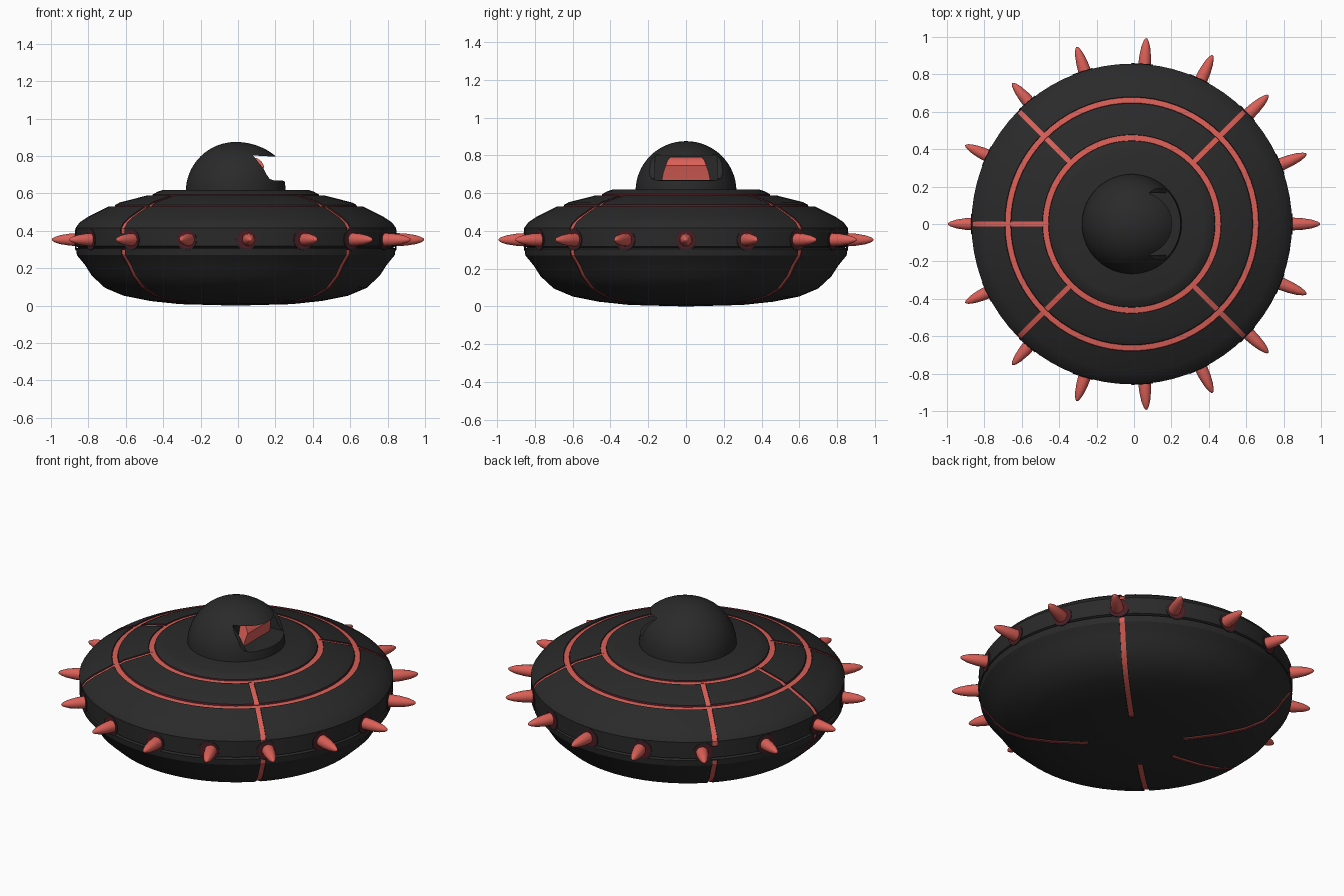
import bpy, bmesh, math
from mathutils import Matrix, Vector

cube = bpy.data.objects.get("Cube")
if cube:
    bpy.data.objects.remove(cube, do_unlink=True)


def material(name, colour):
    m = bpy.data.materials.new(name)
    m.use_nodes = True
    m.diffuse_color = (*colour, 1)
    m.node_tree.nodes["Principled BSDF"].inputs["Base Color"].default_value = (*colour, 1)
    return m


BLACK = material("charcoal", (0.023, 0.023, 0.023))
RED = material("coral_red", (0.7, 0.115, 0.095))
MAROON = material("dark_maroon", (0.08, 0.012, 0.018))
STAIN = material("faint_maroon", (0.036, 0.015, 0.018))
CENTRE = Vector((-0.012, 0, 0))


def finish(name, bm, mats, matrix=Matrix()):
    bmesh.ops.recalc_face_normals(bm, faces=bm.faces)
    mesh = bpy.data.meshes.new(name)
    bm.to_mesh(mesh)
    bm.free()
    for m in mats:
        mesh.materials.append(m)
    ob = bpy.data.objects.new(name, mesh)
    ob.matrix_world = matrix
    bpy.context.collection.objects.link(ob)
    return ob


def activate(ob):
    bpy.ops.object.select_all(action='DESELECT')
    ob.select_set(True)
    bpy.context.view_layer.objects.active = ob


def smooth(ob, angle=30):
    activate(ob)
    bpy.ops.object.shade_smooth_by_angle(angle=math.radians(angle))


def cut(ob, cutter):
    """Subtract a cutter, keeping its material slots, then discard it."""
    cutter.hide_render = True
    mod = ob.modifiers.new("cut", 'BOOLEAN')
    mod.operation = 'DIFFERENCE'
    mod.solver = 'EXACT'
    mod.object = cutter
    activate(ob)
    bpy.ops.object.modifier_apply(modifier=mod.name)
    bpy.data.objects.remove(cutter, do_unlink=True)


def lathe(profile, sides):
    """Revolve (radius, height) points around z."""
    bm = bmesh.new()
    vs = [bm.verts.new((r, 0, z)) for r, z in profile]
    es = [bm.edges.new(pair) for pair in zip(vs, vs[1:])]
    bmesh.ops.spin(bm, geom=vs + es, cent=(0, 0, 0), axis=(0, 0, 1),
                   angle=math.tau, steps=sides, use_merge=True)
    bmesh.ops.remove_doubles(bm, verts=bm.verts, dist=0.0005)
    return bm


def prism(front, widths):
    """Extrude an x-z outline across y, with a half width at each point."""
    bm = bmesh.new()
    a = [bm.verts.new((x, -w, z)) for (x, z), w in zip(front, widths)]
    b = [bm.verts.new((x, w, z)) for (x, z), w in zip(front, widths)]
    bm.faces.new(a)
    bm.faces.new(b[::-1])
    for i in range(len(a)):
        j = (i + 1) % len(a)
        bm.faces.new((a[i], b[i], b[j], a[j]))
    return bm


def groove(path, half=0.014, depth=0.007):
    """Bar following a profile: red on its inner side, maroon on its walls."""
    bm = bmesh.new()
    rows = []
    for i, (r, z) in enumerate(path):
        p, q = path[max(i - 1, 0)], path[min(i + 1, len(path) - 1)]
        n = Vector((q[1] - p[1], p[0] - q[0])).normalized()
        rows.append([bm.verts.new((r + n.x * d, s * half, z + n.y * d))
                     for s, d in ((-1, -depth), (1, -depth), (1, 0.015), (-1, 0.015))])
    for a, b in zip(rows, rows[1:]):
        for i in range(4):
            j = (i + 1) % 4
            bm.faces.new((a[i], a[j], b[j], b[i])).material_index = 1 if i == 0 else 2
    for end in (rows[0], rows[-1]):
        bm.faces.new(end).material_index = 2
    return bm


# Saucer hull, with two shallow ring channels
lower = [(0.3, 0.008), (0.46, 0.025), (0.6, 0.053), (0.7, 0.095), (0.77, 0.16),
         (0.805, 0.215), (0.825, 0.24), (0.85, 0.27), (0.855, 0.305)]
shoulder = [(0.857, 0.415), (0.835, 0.445), (0.79, 0.475), (0.68, 0.53)]
deck = [(0.645, 0.539), (0.62, 0.552), (0.478, 0.588)]
channels = [[(0.677, 0.525), (0.648, 0.529)], [(0.476, 0.583), (0.446, 0.586)]]
profile = ([(0, 0)] + lower + [(0.84, 0.311), (0.855, 0.318)] + shoulder + channels[0]
           + deck + channels[1] + [(0.444, 0.594), (0.42, 0.608), (0.39, 0.618), (0, 0.618)])
bm = lathe(profile, 72)
for f in bm.faces:
    r, z = f.calc_center_median().xy.length, f.calc_center_median().z
    for (r0, z0), (r1, z1) in channels:
        if r1 < r < r0 and abs(z - (z0 + z1) / 2) < 0.003:
            f.material_index = 1
        elif r1 - 0.003 < r < r0 + 0.003 and z > 0.5:
            f.material_index = 2
hull = finish("saucer_hull", bm, [BLACK, RED, MAROON], Matrix.Translation(CENTRE))

# Radial seams cut into the upper shell and the belly, leaving the rim band whole
seams = [[(0.857, 0.385)] + shoulder + deck + [(0.462, 0.59)],
         [(0.26, 0.007)] + lower[:-1] + [(0.854, 0.298)]]
for deg in (45, 135, 180, 225, 315):
    for path in seams:
        cut(hull, finish("seam_cutter", groove(path), [BLACK, RED, MAROON],
                         Matrix.Translation(CENTRE) @ Matrix.Rotation(math.radians(deg), 4, 'Z')))
smooth(hull)

# Ring of rounded spikes, each on a dark stained patch
spike_profile = [(0, 0.79), (0.034, 0.79), (0.035, 0.85), (0.032, 0.9), (0.024, 0.95),
                 (0.014, 0.98), (0.007, 0.992), (0, 0.996)]
patch_profile = [(0, 0.852), (0.057, 0.852), (0.057, 0.858), (0.046, 0.8585), (0, 0.859)]
lift = Matrix.Translation((0, 0, 0.353))
for k in range(16):
    a = math.tau * k / 16
    a += math.radians(1.5 * math.sin(2 * a) - 3.8 * math.sin(a))
    turn = Matrix.Rotation(a, 4, 'Z') @ Matrix.Rotation(math.pi / 2, 4, 'Y')
    smooth(finish(f"spike_{k + 1}", lathe(spike_profile, 14), [RED], lift @ turn), 60)
    bm = lathe(patch_profile, 20)
    for f in bm.faces:
        f.material_index = int(f.calc_center_median().xy.length > 0.046)
    finish(f"spike_patch_{k + 1}", bm, [MAROON, STAIN],
           Matrix.Translation(CENTRE) @ lift @ turn)

# Cockpit dome, stretched forward at the brow
steps = 16
arc = [(0.267 * math.cos(t), 0.61 + 0.265 * math.sin(t))
       for t in (math.pi / 2 * i / steps for i in range(steps + 1))]
bm = lathe([(0, 0.61)] + arc, 64)
for v in bm.verts:
    if v.co.x > 0:
        v.co.x *= 1 + 0.14 * min(max((v.co.z - 0.68) / 0.1, 0), 1)
dome = finish("cockpit_dome", bm, [BLACK], Matrix.Translation(CENTRE))

# Open bite under the brow, then a framed recess behind it
bite = [(0.5, 0.79), (0.19, 0.797), (0.08, 0.803), (0.11, 0.765), (0.135, 0.735),
        (0.15, 0.705), (0.17, 0.677), (0.2, 0.668), (0.5, 0.666)]
recess = [(0.5, 0.67), (0.5, 0.785), (0.08, 0.8), (0.08, 0.67)]
for outline, half in ((bite, 0.5), (recess, 0.165)):
    cut(dome, finish("dome_cutter", prism(outline, [half] * len(outline)), [BLACK]))
smooth(dome)

# Glowing window set back in the recess
window = [(0.05, 0.66), (0.122, 0.66), (0.132, 0.71), (0.14, 0.745), (0.125, 0.772),
          (0.1, 0.79), (0.05, 0.79)]
widths = [0.13, 0.13, 0.12, 0.108, 0.098, 0.085, 0.085]
smooth(finish("cockpit_window", prism(window, widths), [RED]), 40)
